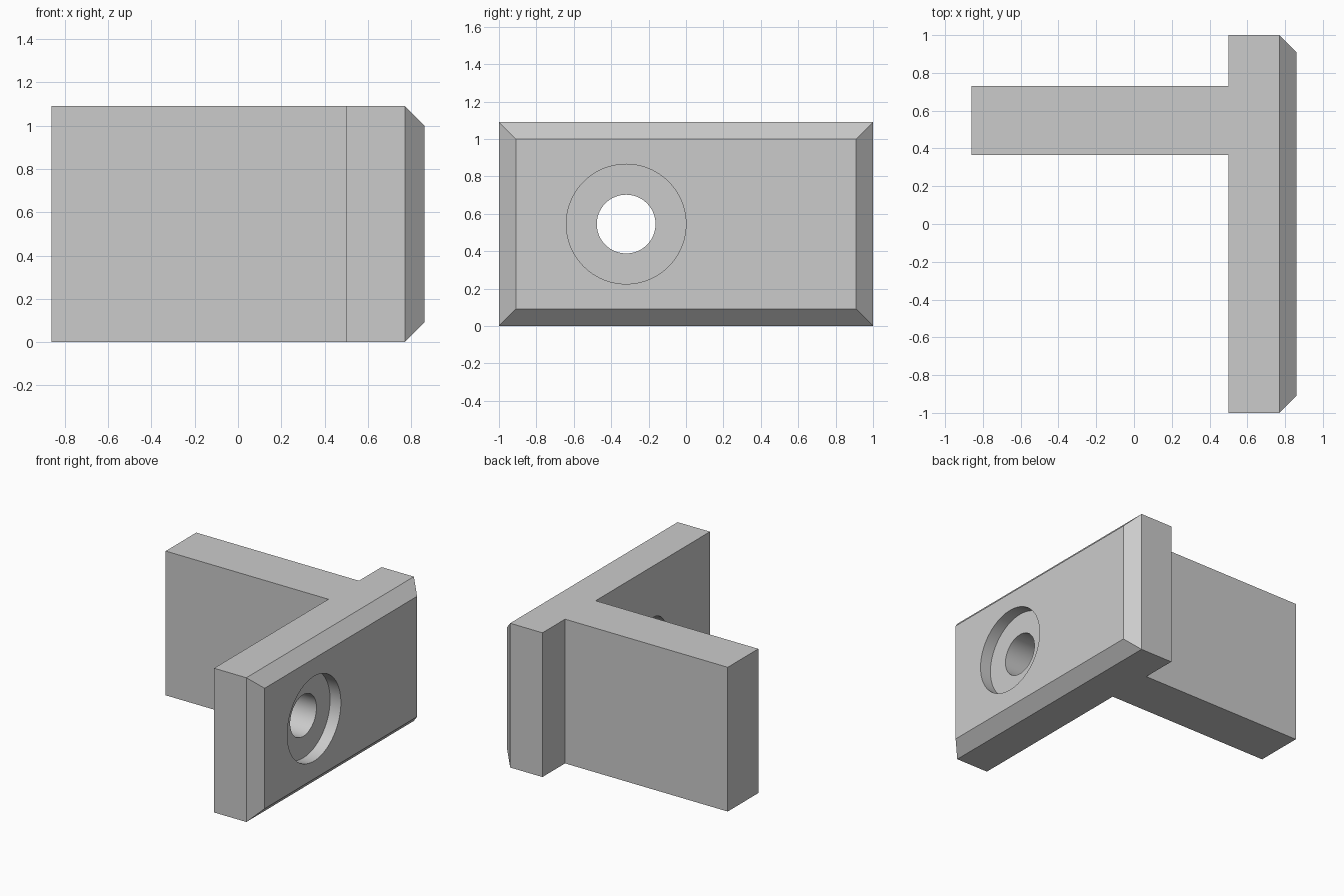
import bpy, bmesh, math

if "Cube" in bpy.data.objects:
    bpy.data.objects.remove(bpy.data.objects["Cube"], do_unlink=True)

HEIGHT, END = 1.09, 0.86
HOLE_Y, HOLE_Z = -0.32, 0.545

# Plain grey material
grey = bpy.data.materials.new("grey")
grey.use_nodes = True
colour = (0.6, 0.6, 0.6, 1)
grey.diffuse_color = colour
grey.node_tree.nodes["Principled BSDF"].inputs["Base Color"].default_value = colour

# T-shaped bracket: flange and web extruded as one profile
profile = [(0.5, -1), (END, -1), (END, 1), (0.5, 1),
           (0.5, 0.73), (-END, 0.73), (-END, 0.365), (0.5, 0.365)]
bm = bmesh.new()
base = bm.faces.new([bm.verts.new((x, y, 0)) for x, y in profile])
top = bmesh.ops.extrude_face_region(bm, geom=[base])["geom"]
bmesh.ops.translate(bm, vec=(0, 0, HEIGHT),
                    verts=[v for v in top if isinstance(v, bmesh.types.BMVert)])
bmesh.ops.recalc_face_normals(bm, faces=bm.faces[:])

# Chamfer around the outer flange face
rim = [e for e in bm.edges if all(v.co.x > END - 0.001 for v in e.verts)]
bmesh.ops.bevel(bm, geom=rim, offset=0.09, offset_type='OFFSET',
                segments=1, profile=0.5, affect='EDGES')
mesh = bpy.data.meshes.new("t_bracket")
bm.to_mesh(mesh)
bm.free()
mesh.materials.append(grey)
bracket = bpy.data.objects.new("t_bracket", mesh)
bpy.context.collection.objects.link(bracket)


def bore(name, radius, x_start, x_end):
    """Cut a round hole along x through the flange."""
    bpy.ops.mesh.primitive_cylinder_add(
        vertices=96, radius=radius, depth=x_end - x_start,
        location=((x_start + x_end) / 2, HOLE_Y, HOLE_Z),
        rotation=(0, math.pi / 2, 0))
    cutter = bpy.context.object
    cutter.name = name
    cutter.hide_render = True
    cutter.data.materials.append(grey)
    mod = bracket.modifiers.new(name, 'BOOLEAN')
    mod.operation = 'DIFFERENCE'
    mod.solver = 'EXACT'
    mod.object = cutter
    bpy.ops.object.select_all(action='DESELECT')
    bracket.select_set(True)
    bpy.context.view_layer.objects.active = bracket
    bpy.ops.object.modifier_apply(modifier=name)
    bpy.data.objects.remove(cutter, do_unlink=True)


# Counterbore and through hole
bore("counterbore", 0.32, END - 0.09, END + 0.2)
bore("through_hole", 0.157, 0.3, END + 0.2)

bpy.ops.object.shade_smooth_by_angle(angle=math.radians(30))
